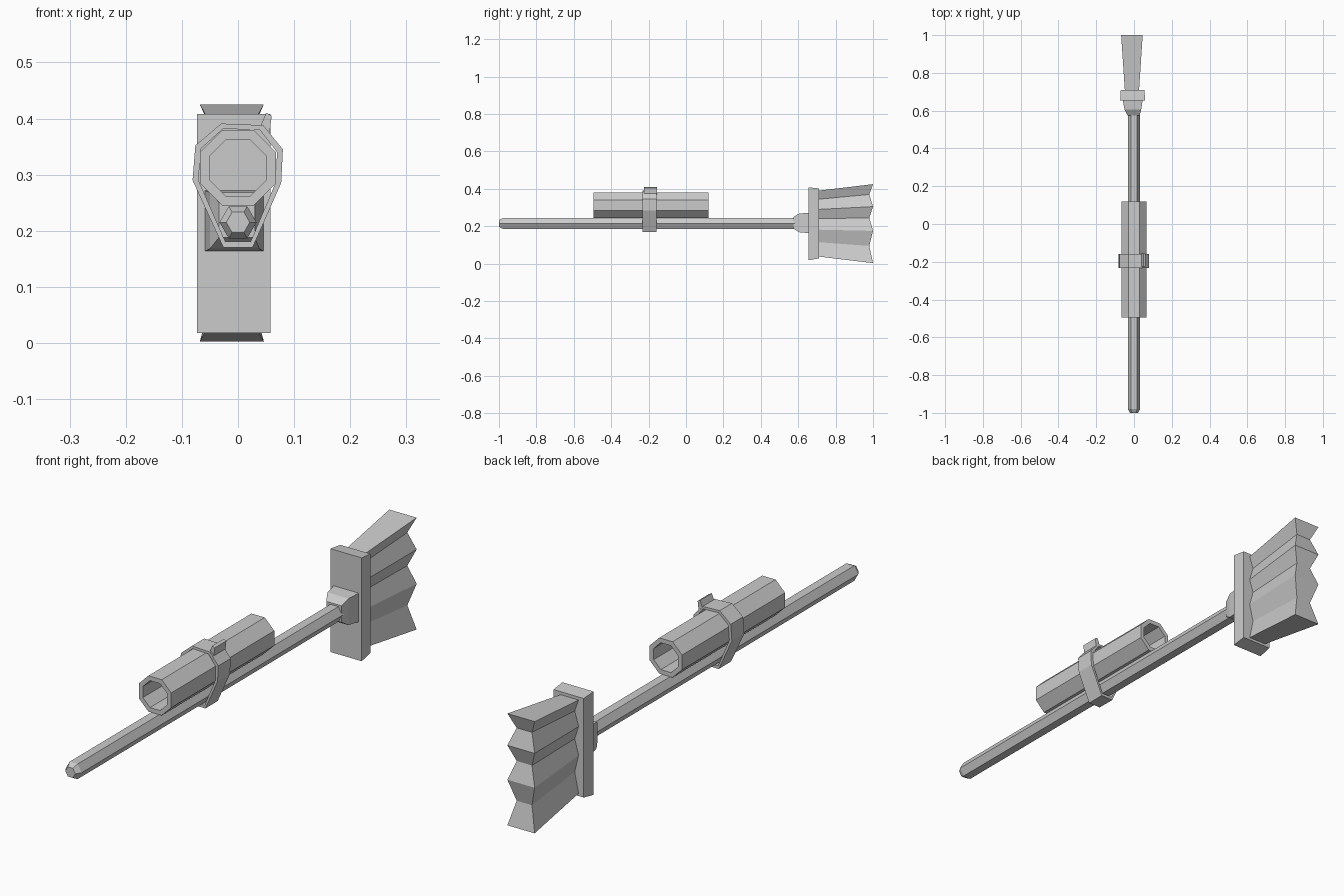
import bpy
import bmesh
from math import cos, sin, pi

cube = bpy.data.objects.get("Cube")
if cube:
    bpy.data.objects.remove(cube)

grey = bpy.data.materials.new("plain_grey")
grey.use_nodes = True
colour = (0.6, 0.6, 0.6, 1)
grey.diffuse_color = colour
grey.node_tree.nodes["Principled BSDF"].inputs["Base Color"].default_value = colour


def loft(name, rings, closed=False):
    """Skin a list of (y, outline) rings, capped or joined end to end."""
    bm = bmesh.new()
    loops = [[bm.verts.new((x, y, z)) for x, z in outline] for y, outline in rings]
    pairs = list(zip(loops, loops[1:]))
    if closed:
        pairs.append((loops[-1], loops[0]))
    else:
        bm.faces.new(loops[0])
        bm.faces.new(loops[-1])
    for a, b in pairs:
        for i in range(len(a)):
            j = (i + 1) % len(a)
            bm.faces.new((a[i], a[j], b[j], b[i]))
    bmesh.ops.recalc_face_normals(bm, faces=bm.faces)
    mesh = bpy.data.meshes.new(name)
    bm.to_mesh(mesh)
    bm.free()
    mesh.materials.append(grey)
    obj = bpy.data.objects.new(name, mesh)
    bpy.context.collection.objects.link(obj)
    return obj


def ngon(sides, radius, z, turn=0.0):
    angles = [2 * pi * i / sides + turn for i in range(sides)]
    return [(radius * cos(a), z + radius * sin(a)) for a in angles]


def rect(x0, x1, z0, z1):
    return [(x0, z0), (x1, z0), (x1, z1), (x0, z1)]


def shrink(outline, cx, cz, fx, fz):
    return [(cx + (x - cx) * fx, cz + (z - cz) * fz) for x, z in outline]


# Hexagonal handle with a chamfered tip
loft("handle", [(-1, ngon(6, 0.021, 0.215)), (-0.98, ngon(6, 0.033, 0.215)),
                (0.6, ngon(6, 0.033, 0.215))])

# Flared collar and the block that holds the bristles
loft("collar", [(0.575, rect(-0.034, 0.03, 0.188, 0.25)),
                (0.605, rect(-0.05, 0.038, 0.168, 0.268)),
                (0.66, rect(-0.06, 0.046, 0.163, 0.272))])
loft("bristle_block", [(0.655, rect(-0.073, 0.058, 0.018, 0.408)),
                       (0.71, rect(-0.07, 0.056, 0.028, 0.402))])

# Bristle head: pleated sides, pinched at every second level
levels = [0.003, 0.095, 0.175, 0.245, 0.305, 0.37, 0.425]
widths = [0.057 if i % 2 == 0 else 0.032 for i in range(len(levels))]
mid = -0.011
end = [(mid + w, z) for w, z in zip(widths, levels)]
end += [(mid - w, z) for w, z in reversed(list(zip(widths, levels)))]
bristles = loft("bristles", [(0.7, shrink(end, mid, 0.215, 0.65, 0.83)), (1, end)])

# Split the ragged end into strips, then dip the pinched levels
bm = bmesh.new()
bm.from_mesh(bristles.data)
bm.verts.ensure_lookup_table()
count = len(end)
bm.faces.remove(next(f for f in bm.faces if all(v.index >= count for v in f.verts)))
tips = bm.verts[count:]
for i in range(len(levels) - 1):
    bm.faces.new((tips[i], tips[i + 1], tips[count - 2 - i], tips[count - 1 - i]))
for i, v in enumerate(tips):
    if min(i, count - 1 - i) % 2:
        v.co.y -= 0.02
bmesh.ops.recalc_face_normals(bm, faces=bm.faces)
bm.to_mesh(bristles.data)
bm.free()

# Open octagonal tube lying on the handle
outer = ngon(8, 0.073, 0.312, pi / 8)
inner = ngon(8, 0.055, 0.312, pi / 8)
loft("tube", [(-0.495, outer), (-0.495, inner), (0.12, inner), (0.12, outer)], closed=True)

# Strap around the tube and handle
band = [(-0.026, 0.17), (0.026, 0.17), (0.077, 0.285), (0.08, 0.345),
        (0.045, 0.388), (-0.03, 0.391), (-0.076, 0.352), (-0.081, 0.29)]
lining = shrink(band, 0, 0.29, 0.87, 0.91)
loft("strap", [(-0.232, band), (-0.232, lining), (-0.158, lining), (-0.158, band)], closed=True)

# Loose strap end sticking up
flap = [(0.04, 0.386), (0.05, 0.41), (0.06, 0.405), (0.056, 0.37)]
loft("strap_end", [(-0.225, flap), (-0.155, flap)])
